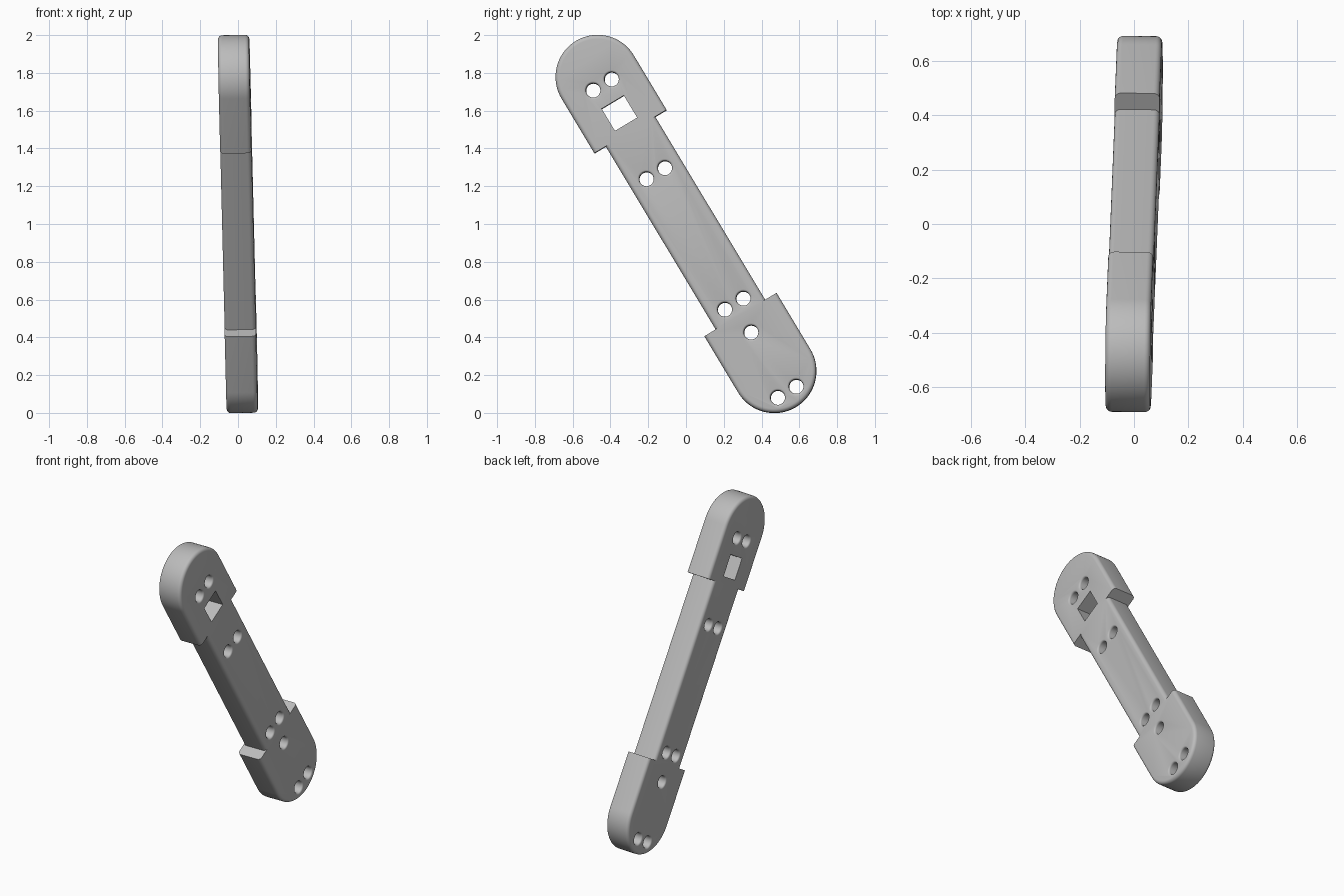
import bpy, bmesh
from math import sin, cos, pi, radians
from mathutils import Matrix

cube = bpy.data.objects.get("Cube")
if cube:
    bpy.data.objects.remove(cube, do_unlink=True)

THICK, FILLET = 0.165, 0.022
PAD_R, PAD_CENTRE = 0.223, 0.907
SHAFT_HALF = 0.153
PAD_STARTS = {1: 0.57, -1: 0.561}
# Bar runs along local z, is wide along y and thick along x, then leans over
POSE = (Matrix.Translation((0, 0, 1)) @ Matrix.Rotation(radians(31), 4, 'X')
        @ Matrix.Rotation(-0.021, 4, 'Y'))

grey = bpy.data.materials.new("plain grey")
grey.use_nodes = True
grey.diffuse_color = (0.5, 0.5, 0.5, 1)
grey.node_tree.nodes["Principled BSDF"].inputs["Base Color"].default_value = (0.5, 0.5, 0.5, 1)


def make_object(name, bm):
    bmesh.ops.recalc_face_normals(bm, faces=bm.faces)
    mesh = bpy.data.meshes.new(name)
    bm.to_mesh(mesh)
    bm.free()
    obj = bpy.data.objects.new(name, mesh)
    bpy.context.collection.objects.link(obj)
    obj.matrix_world = POSE
    mesh.materials.append(grey)
    return obj


def plate(name, outline, flat_ends):
    """Extrude a (y, z) outline and round its rims, leaving the joint ends crisp."""
    bm = bmesh.new()
    face = bm.faces.new([bm.verts.new((-THICK / 2, y, z)) for y, z in outline])
    new = bmesh.ops.extrude_face_region(bm, geom=[face])["geom"]
    bmesh.ops.translate(bm, vec=(THICK, 0, 0),
                        verts=[v for v in new if isinstance(v, bmesh.types.BMVert)])
    rims = []
    for e in bm.edges:
        a, b = (v.co for v in e.verts)
        joint = any(abs(a.z - z) < 1e-5 and abs(b.z - z) < 1e-5 for z in flat_ends)
        if abs(a.x - b.x) < 1e-5 and not joint:
            rims.append(e)
    bmesh.ops.bevel(bm, geom=rims, offset=FILLET, segments=5, profile=0.5, affect='EDGES')
    return make_object(name, bm)


def pad(name, side):
    start = PAD_STARTS[side] * side
    steps = 48
    outline = [(PAD_R * cos(pi * i / steps), side * (PAD_CENTRE + PAD_R * sin(pi * i / steps)))
               for i in range(steps + 1)]
    return plate(name, outline + [(-PAD_R, start), (PAD_R, start)], [start])


# Rounded end pads and the narrower shaft between them
top, bottom = PAD_STARTS[1], -PAD_STARTS[-1]
parts = [
    pad("upper_pad", 1),
    pad("lower_pad", -1),
    plate("shaft", [(-SHAFT_HALF, bottom), (SHAFT_HALF, bottom),
                    (SHAFT_HALF, top), (-SHAFT_HALF, top)], [bottom, top]),
]

# Round holes with softened rims, plus one square window
HOLE_R, LIP = 0.038, 0.011
holes = [(side * 0.057, z) for z in (0.858, 0.31, -0.496, -1.04) for side in (-1, 1)]
holes.append((0, -0.671))

half = [(THICK / 2 - LIP + LIP * sin(a), HOLE_R + LIP * (1 - cos(a)))
        for a in (pi / 2 * i / 4 for i in range(5))]
half += [(THICK, HOLE_R + LIP), (THICK, 0)]
profile = [(-x, r) for x, r in reversed(half)] + half

bm = bmesh.new()
for y, z in holes:
    verts = [bm.verts.new((x, y + r, z)) for x, r in profile]
    edges = [bm.edges.new(pair) for pair in zip(verts, verts[1:])]
    bmesh.ops.spin(bm, geom=verts + edges, cent=(0, y, z), axis=(1, 0, 0),
                   angle=2 * pi, steps=32)
bmesh.ops.remove_doubles(bm, verts=bm.verts, dist=1e-5)
bmesh.ops.create_cube(bm, size=1, matrix=Matrix.Translation((0, 0, 0.683))
                      @ Matrix.Diagonal((THICK * 2, 0.137, 0.137, 1)))
cutter = make_object("hole_cutter", bm)
cutter.hide_render = True

for obj in parts:
    cut = obj.modifiers.new("holes", 'BOOLEAN')
    cut.operation, cut.solver, cut.object = 'DIFFERENCE', 'EXACT', cutter
    bpy.ops.object.select_all(action='DESELECT')
    obj.select_set(True)
    bpy.context.view_layer.objects.active = obj
    bpy.ops.object.modifier_apply(modifier=cut.name)
    bpy.ops.object.shade_smooth_by_angle(angle=radians(30))

bpy.data.objects.remove(cutter, do_unlink=True)
